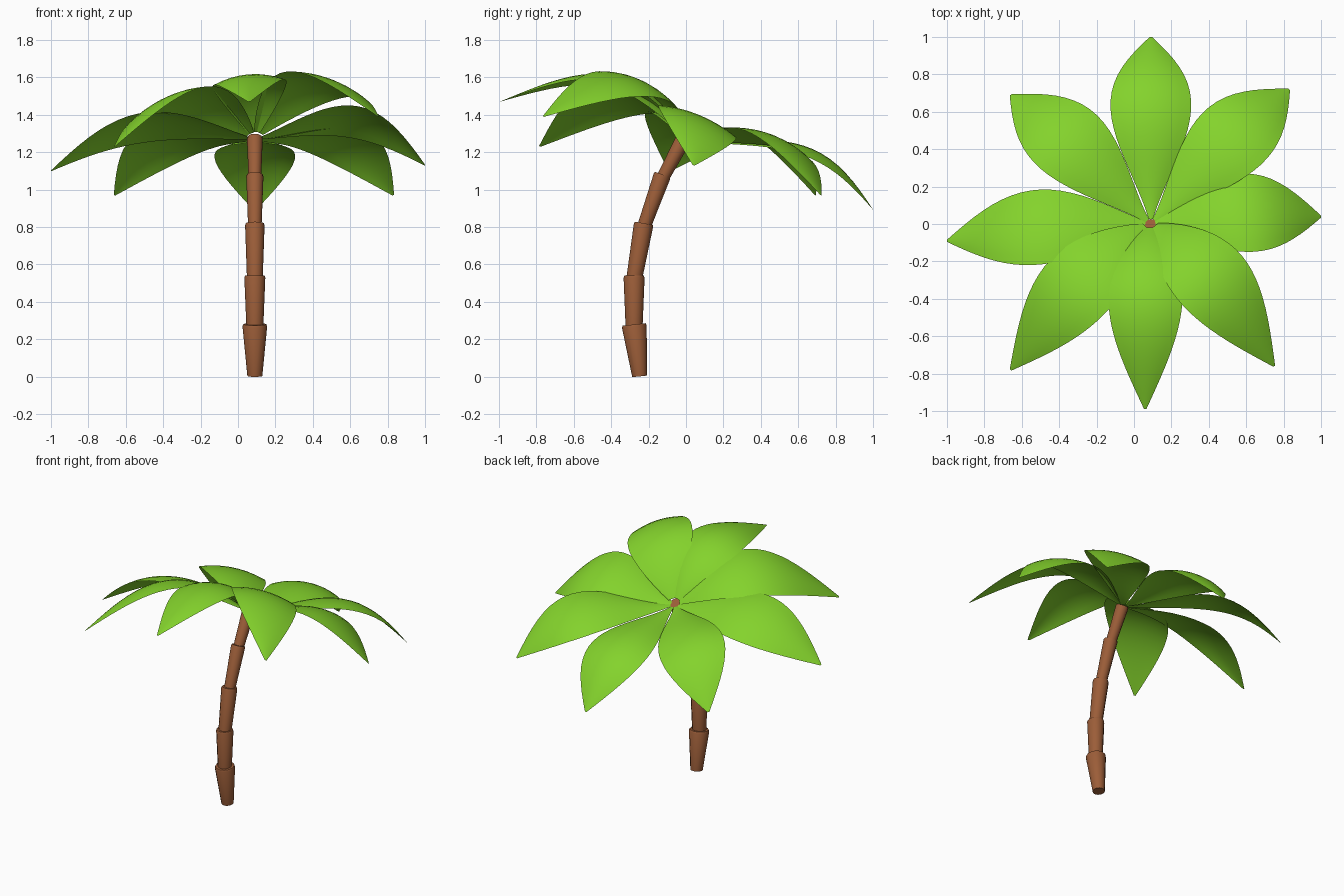
import bpy, bmesh, math
from mathutils import Vector

cube = bpy.data.objects.get("Cube")
if cube:
    bpy.data.objects.remove(cube, do_unlink=True)


def make_material(name, color):
    mat = bpy.data.materials.new(name)
    mat.use_nodes = True
    mat.diffuse_color = (*color, 1)
    bsdf = mat.node_tree.nodes["Principled BSDF"]
    bsdf.inputs["Base Color"].default_value = (*color, 1)
    bsdf.inputs["Roughness"].default_value = 0.8
    return mat


def finish(bm, name, mat, angle):
    mesh = bpy.data.meshes.new(name)
    bm.to_mesh(mesh)
    bm.free()
    mesh.materials.append(mat)
    obj = bpy.data.objects.new(name, mesh)
    bpy.context.collection.objects.link(obj)
    bpy.ops.object.select_all(action="DESELECT")
    obj.select_set(True)
    bpy.context.view_layer.objects.active = obj
    bpy.ops.object.shade_smooth_by_angle(angle=math.radians(angle))


leaf_green = make_material("leaf green", (0.23, 0.65, 0.025))
bark_brown = make_material("bark brown", (0.33, 0.11, 0.04))
TRUNK_X = 0.09
SIDES = 12


# Trunk: flared segments stacked along a leaning curve
def trunk_segment(name, start, end, r_low, r_high):
    axis = (end - start).normalized()
    side = Vector((1, 0, 0))
    depth = axis.cross(side)
    profile = [(0, r_low), (0.96, r_high), (1, r_high * 0.93), (1, r_high * 0.75)]
    bm = bmesh.new()
    rings = []
    for t, r in profile:
        c = start.lerp(end, t)
        rings.append([bm.verts.new(c + r * (side * math.cos(a) + depth * math.sin(a)))
                      for a in (math.tau * i / SIDES for i in range(SIDES))])
    for low, high in zip(rings, rings[1:]):
        for i in range(SIDES):
            j = (i + 1) % SIDES
            bm.faces.new((low[i], low[j], high[j], high[i]))
    bm.faces.new(rings[0])
    bm.faces.new(rings[-1])
    bmesh.ops.recalc_face_normals(bm, faces=bm.faces)
    finish(bm, name, bark_brown, 35)


joints = [(-0.247, 0.003), (-0.277, 0.28), (-0.277, 0.54), (-0.225, 0.82),
          (-0.125, 1.08), (-0.008, 1.28)]
radii = [(0.04, 0.066), (0.045, 0.056), (0.042, 0.052), (0.036, 0.046), (0.034, 0.042)]
points = [Vector((TRUNK_X, y, z)) for y, z in joints]
for i, (low, high) in enumerate(radii):
    sink = Vector((0, 0, 0.02 if i else 0))
    trunk_segment(f"trunk_segment_{i + 1}", points[i] - sink, points[i + 1], low, high)


# Leaves: arched blades reaching from the crown to each tip, rolled about their length
def tilted_up(degrees):
    a = math.radians(degrees)
    return Vector((0, math.sin(a), math.cos(a)))


CROWN = Vector((TRUNK_X, 0, 1.27))
ROLL_NORMAL = tilted_up(22)
LIFT_NORMAL = tilted_up(12)


def leaf(name, tip, bulge, roll, skew, half_width, droop, rows=20, cols=8):
    chord = Vector(tip) - CROWN
    along = chord.normalized()
    side = ROLL_NORMAL.cross(chord).normalized()
    lift = (LIFT_NORMAL - along * LIFT_NORMAL.dot(along)).normalized()
    c, s = math.cos(math.radians(roll)), math.sin(math.radians(roll))
    side, lift = side * c - lift * s, lift * c + side * s
    bm = bmesh.new()
    grid = []
    for i in range(rows + 1):
        t = 0.025 + 0.975 * i / rows
        swell = max(math.sin(math.pi * t ** skew), 0)
        ridge = CROWN + chord * t + lift * bulge * swell
        width = half_width * swell + 0.006
        row = []
        for j in range(cols + 1):
            across = 2 * j / cols - 1
            drop = droop * across ** 2 * swell
            row.append(bm.verts.new(ridge + side * across * width - lift * drop))
        grid.append(row)
    for a, b in zip(grid, grid[1:]):
        for j in range(cols):
            bm.faces.new((a[j], b[j], b[j + 1], a[j + 1]))
    finish(bm, name, leaf_green, 60)


# Each leaf: tip, arch height, roll in degrees, skew of the widest point, half width, edge droop
leaves = {
    "leaf_back": ((0.09, 1.0, 0.89), 0.19, 0, 1.3, 0.21, 0.05),
    "leaf_back_left": ((0.83, 0.72, 0.97), 0.2, 0, 1.25, 0.21, 0.035),
    "leaf_left": ((1.0, 0.04, 1.13), 0.21, 0, 1.15, 0.22, 0.035),
    "leaf_front_left": ((0.75, -0.76, 1.39), 0.28, 4, 0.88, 0.21, 0.035),
    "leaf_front": ((0.06, -0.99, 1.47), 0.255, -4, 0.85, 0.192, 0.045),
    "leaf_front_right": ((-0.66, -0.78, 1.23), 0.27, -4, 0.9, 0.21, 0.035),
    "leaf_right": ((-1.0, -0.09, 1.1), 0.19, 0, 1.1, 0.21, 0.035),
    "leaf_back_right": ((-0.66, 0.69, 0.97), 0.2, 0, 1.25, 0.21, 0.035),
}
for name, (tip, *shape) in leaves.items():
    leaf(name, tip, *shape)
